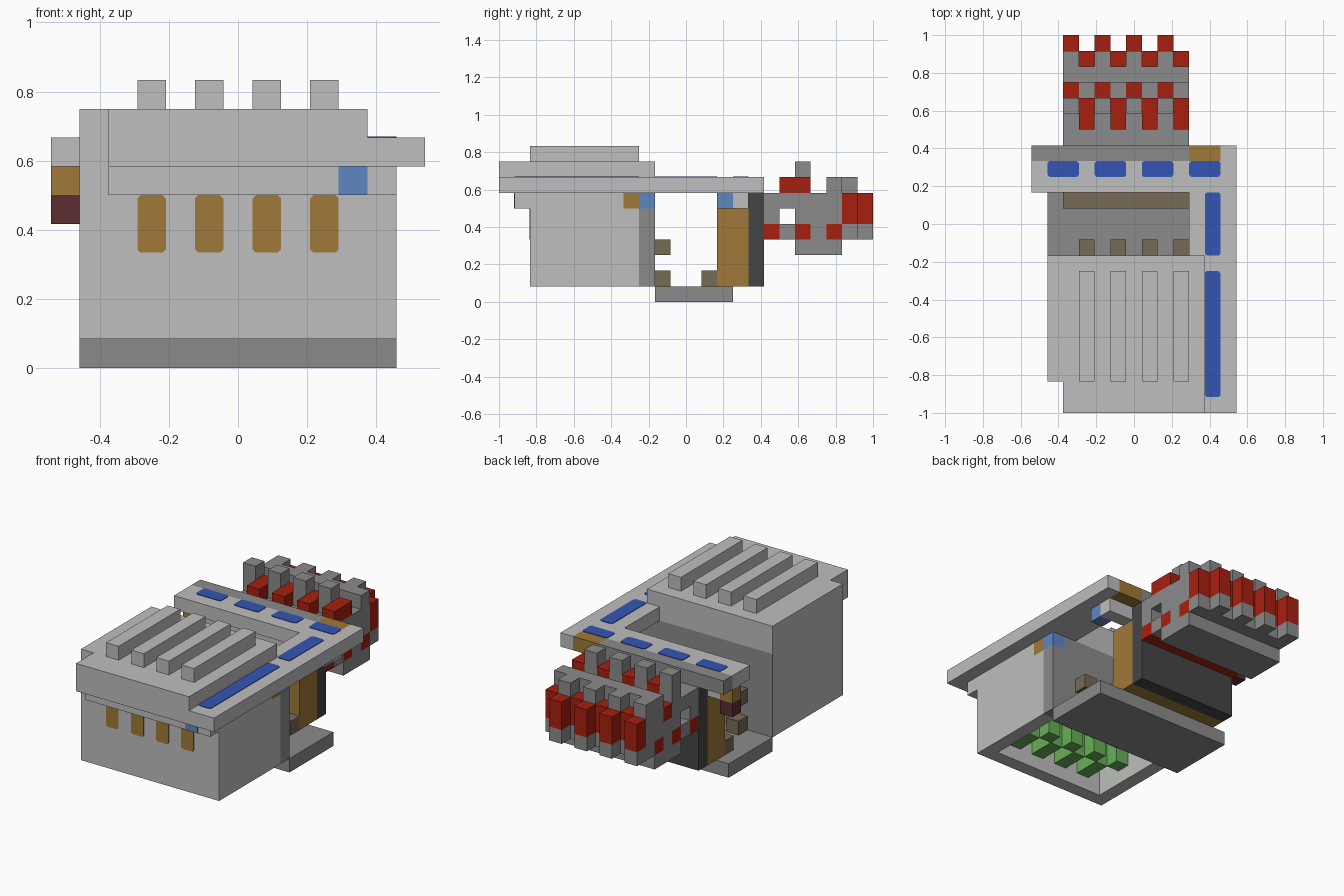
import bpy
import bmesh
from mathutils import Vector

old = bpy.data.objects.get("Cube")
if old:
    bpy.data.objects.remove(old, do_unlink=True)

U = 1 / 12  # one block


def material(name, r, g, b):
    m = bpy.data.materials.new(name)
    m.use_nodes = True
    m.diffuse_color = (r, g, b, 1)
    m.node_tree.nodes["Principled BSDF"].inputs["Base Color"].default_value = (r, g, b, 1)
    return m


light = material("light grey", .51, .52, .51)
mid = material("mid grey", .26, .26, .26)
dark = material("dark grey", .06, .06, .06)
tan = material("tan", .35, .19, .04)
brown = material("dull brown", .18, .145, .095)
blue = material("blue", .033, .09, .46)
pale_blue = material("pale blue", .117, .238, .55)
maroon = material("maroon", .107, .026, .03)
red = material("red", .39, .014, .005)
green = material("green", .14, .43, .1)


def finish(name, bm, mat):
    bmesh.ops.recalc_face_normals(bm, faces=bm.faces)
    mesh = bpy.data.meshes.new(name)
    bm.to_mesh(mesh)
    bm.free()
    mesh.materials.append(mat)
    obj = bpy.data.objects.new(name, mesh)
    bpy.context.collection.objects.link(obj)
    return obj


def part(name, mat, *boxes):
    """Boxes given as x, y, z ranges in block units."""
    bm = bmesh.new()
    for xs, ys, zs in boxes:
        made = bmesh.ops.create_cube(bm, size=1)["verts"]
        for v in made:
            v.co = Vector([(r[0] + r[1]) / 2 + c * (r[1] - r[0])
                           for r, c in zip((xs, ys, zs), v.co)]) * U
    return finish(name, bm, mat)


def plate(name, mat, us, vs, level, upright=False):
    """Thin painted panel with clipped corners, lying flat or facing the front."""
    c, t = .12, .04
    a, b = us
    p, q = vs
    outline = [(a + c, p), (b - c, p), (b, p + c), (b, q - c),
               (b - c, q), (a + c, q), (a, q - c), (a, p + c)]
    bm = bmesh.new()
    verts = [bm.verts.new(Vector((u, level, v) if upright else (u, v, level)) * U)
             for u, v in outline]
    face = bm.faces.new(verts)
    out = bmesh.ops.extrude_face_region(bm, geom=[face])["geom"]
    push = Vector((0, -t, 0) if upright else (0, 0, t)) * U
    bmesh.ops.translate(bm, vec=push, verts=[e for e in out if isinstance(e, bmesh.types.BMVert)])
    return finish(name, bm, mat)


def col(x):
    return (x - .5, x + .5)


full = (-5.5, 5.5)
ribs = (-3, -1, 1, 3)

# Hollow housing, open underneath
part("housing_walls", light,
     (full, (-10, -9), (1, 7)),
     ((-5.5, -4.5), (-9, -2.05), (1, 7)),
     ((4.5, 5.5), (-9, -3), (1, 6)),
     ((4.5, 5.5), (-9, -4), (6, 7)),
     ((-4.5, 5.5), (-11, -10), (6, 7)))
part("housing_rear_wall", mid,
     ((-4.5, 5.5), (-3, -2.05), (1, 6)), ((-4.5, 4.5), (-3, -2.05), (6, 7)),
     (full, (-2.05, -2), (1, 6)), ((-5.5, 4.5), (-2.05, -2), (6, 7)))
part("side_marker", tan, ((4.5, 5.5), (-4, -3), (6, 7)))
part("side_lamps", pale_blue,
     ((4.5, 5.5), (-3, -2), (6, 7)), ((4.5, 5.5), (2, 3), (6, 7)))
part("front_lamp", pale_blue, ((3.5, 4.5), (-11.04, -11), (6, 7)))
for x in ribs:
    plate("front_stripe", tan, col(x), (4, 6), -10, True)

# Top deck with raised ribs
part("deck", light, ((-4.5, 4.5), (-12, -10), (7, 9)), ((-5.5, 4.5), (-10, -2), (7, 9)))
part("deck_ribs", light, *[(col(x), (-10, -3), (9, 10)) for x in ribs])

# Side arm and rear crossbar
part("side_arm", light,
     ((4.5, 6.5), (-12, -2), (7, 8)), ((3.5, 6.5), (-2, 2), (7, 8)))
part("crossbar", light,
     ((-6.5, 6.5), (2, 4), (7, 8)), ((5.5, 6.5), (4, 5), (7, 8)),
     (full, (3, 4), (6, 7)))
part("crossbar_rear", mid, ((-6.5, 3.5), (4, 5), (7, 8)))
part("crossbar_marker", tan, ((3.5, 5.5), (4, 5), (7, 8)))
part("end_bracket", tan, ((-6.5, -5.5), (3, 4), (6, 7)))
part("end_bracket_tip", maroon, ((-6.5, -5.5), (3, 4), (5, 6)))
for ys in ((-11, -3), (-2, 2)):
    plate("arm_light", blue, (4.5, 5.5), ys, 8)
for i in range(4):
    plate("crossbar_light", blue, (-5.5 + 3 * i, -3.5 + 3 * i), (3, 4), 8)

# Base plate, trench fittings and rear bulkhead
part("base_plate", mid, (full, (-2, 3), (0, 1)))
part("trench_pegs", brown,
     *[(col(x), (-2, -1), (z, z + 1)) for x in ribs for z in (1, 3)])
part("trench_bar", brown, ((-4.5, 3.5), (1, 2), (1, 2)))
part("bulkhead_core", tan, ((-4.5, 3.5), (2, 4), (1, 6)))
part("bulkhead_plate", dark, ((-4.5, 3.5), (4, 5), (1, 7)))

# Fittings seen through the open underside
part("inner_cells", green,
     *[(col(x), (-9, -7), (2, 4)) for x in ribs],
     *[(col(x - 1), (-7, -6), (2, 4)) for x in ribs])
part("inner_pegs", brown, *[(col(x), (-6, -4), (3, 4)) for x in ribs])

# Rear cluster: two alternating column shapes
shared_grey = [((5, 6), (5, 7)), ((6, 7), (4, 5)), ((6, 7), (6, 7)), ((7, 8), (5, 7)),
               ((8, 9), (4, 6)), ((9, 10), (5, 8)), ((7, 10), (3, 4)), ((10, 11), (4, 5))]
shared_red = [((5, 6), (4, 5)), ((7, 8), (4, 5)), ((9, 10), (4, 5))]
long_grey = [((7, 8), (7, 9)), ((10, 11), (5, 8)), ((11, 12), (4, 5))]
long_red = [((8, 9), (6, 7)), ((11, 12), (5, 7))]
short_grey = [((8, 9), (6, 7))]
short_red = [((6, 8), (7, 8)), ((10, 11), (5, 7))]
for x in range(-4, 4):
    is_long = x % 2 == 0
    greys = shared_grey + (long_grey if is_long else short_grey)
    reds = shared_red + (long_red if is_long else short_red)
    part("cluster_column", mid, *[(col(x), ys, zs) for ys, zs in greys])
    part("cluster_accents", red, *[(col(x), ys, zs) for ys, zs in reds])
